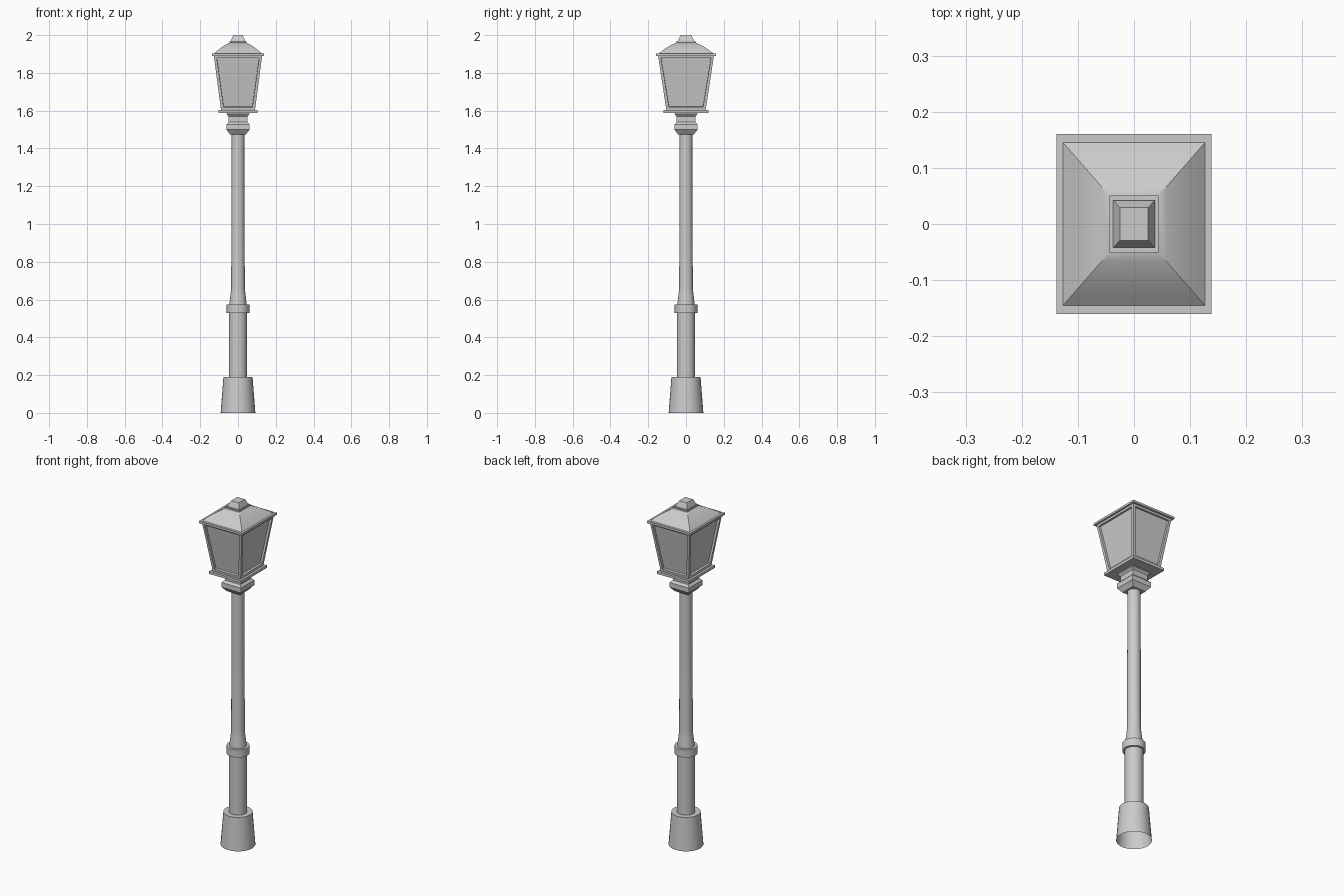
import bpy
import bmesh
import math

default_cube = bpy.data.objects.get("Cube")
if default_cube:
    bpy.data.objects.remove(default_cube, do_unlink=True)

grey = bpy.data.materials.new("light grey metal")
grey.use_nodes = True
grey.diffuse_color = (0.6, 0.6, 0.6, 1)
grey.node_tree.nodes["Principled BSDF"].inputs["Base Color"].default_value = grey.diffuse_color


def finish(name, bm, smooth=30):
    bmesh.ops.recalc_face_normals(bm, faces=bm.faces)
    mesh = bpy.data.meshes.new(name)
    bm.to_mesh(mesh)
    bm.free()
    mesh.materials.append(grey)
    obj = bpy.data.objects.new(name, mesh)
    bpy.context.collection.objects.link(obj)
    bpy.ops.object.select_all(action="DESELECT")
    obj.select_set(True)
    bpy.context.view_layer.objects.active = obj
    bpy.ops.object.shade_smooth_by_angle(angle=math.radians(smooth))
    return obj


def loft(sections, ring, cap_bottom=True):
    """Skin a stack of sections; ring turns a section into points."""
    bm = bmesh.new()
    rows = [[bm.verts.new(p) for p in ring(s)] for s in sections]
    n = len(rows[0])
    for low, high in zip(rows, rows[1:]):
        for i in range(n):
            j = (i + 1) % n
            bm.faces.new((low[i], low[j], high[j], high[i]))
    bm.faces.new(rows[-1])
    if cap_bottom:
        bm.faces.new(rows[0])
    return bm


def circle(section, sides=32):
    r, z = section
    steps = [2 * math.pi * i / sides for i in range(sides)]
    return [(r * math.cos(a), r * math.sin(a), z) for a in steps]


def rectangle(section):
    x, y, z = section
    return [(-x, -y, z), (x, -y, z), (x, y, z), (-x, y, z)]


# Round post, from the ground up
finish("base", loft([(0.092, 0), (0.077, 0.19)], circle, cap_bottom=False))
finish("lower_post", loft([(0.048, 0.185), (0.048, 0.535)], circle))
finish("post_collar", loft([(0.06, 0.53), (0.06, 0.575)], circle))
finish("upper_post", loft([(0.046, 0.57), (0.042, 0.61), (0.038, 0.64),
                           (0.036, 0.67), (0.034, 1.48)], circle))

# Square neck under the lantern
neck = [(0.042, 1.475), (0.062, 1.5), (0.062, 1.528), (0.05, 1.54),
        (0.05, 1.57), (0.06, 1.582), (0.06, 1.59)]
finish("lantern_neck", loft([(h, h, z) for h, z in neck], rectangle), 15)

# Lantern with a recessed pane on each side
finish("lantern_floor", loft([(0.103, 0.118, 1.588), (0.103, 0.118, 1.603)], rectangle))
bm = loft([(0.09, 0.104, 1.603), (0.128, 0.148, 1.892)], rectangle)
bmesh.ops.recalc_face_normals(bm, faces=bm.faces)
sides = [f for f in bm.faces if abs(f.normal.z) < 0.5]
bmesh.ops.inset_individual(bm, faces=sides, thickness=0.021)
bmesh.ops.inset_individual(bm, faces=sides, thickness=0.001, depth=-0.012)
finish("lantern_body", bm, 15)

# Gently domed roof with its rim and finial
finish("roof_rim", loft([(0.138, 0.16, 1.89), (0.138, 0.16, 1.902)], rectangle))
roof = []
steps = 6
for i in range(steps + 1):
    t = i / steps
    bulge = 0.006 * math.sin(math.pi * t)
    roof.append((0.129 - 0.085 * t, 0.148 - 0.097 * t, 1.9 + 0.06 * t + bulge))
finish("roof", loft(roof, rectangle))
finish("roof_cap", loft([(0.044, 0.051, 1.958), (0.044, 0.051, 1.968)], rectangle))
finish("finial", loft([(0.037, 0.042, 1.966), (0.037, 0.042, 1.972),
                       (0.025, 0.029, 2.0)], rectangle), 15)
